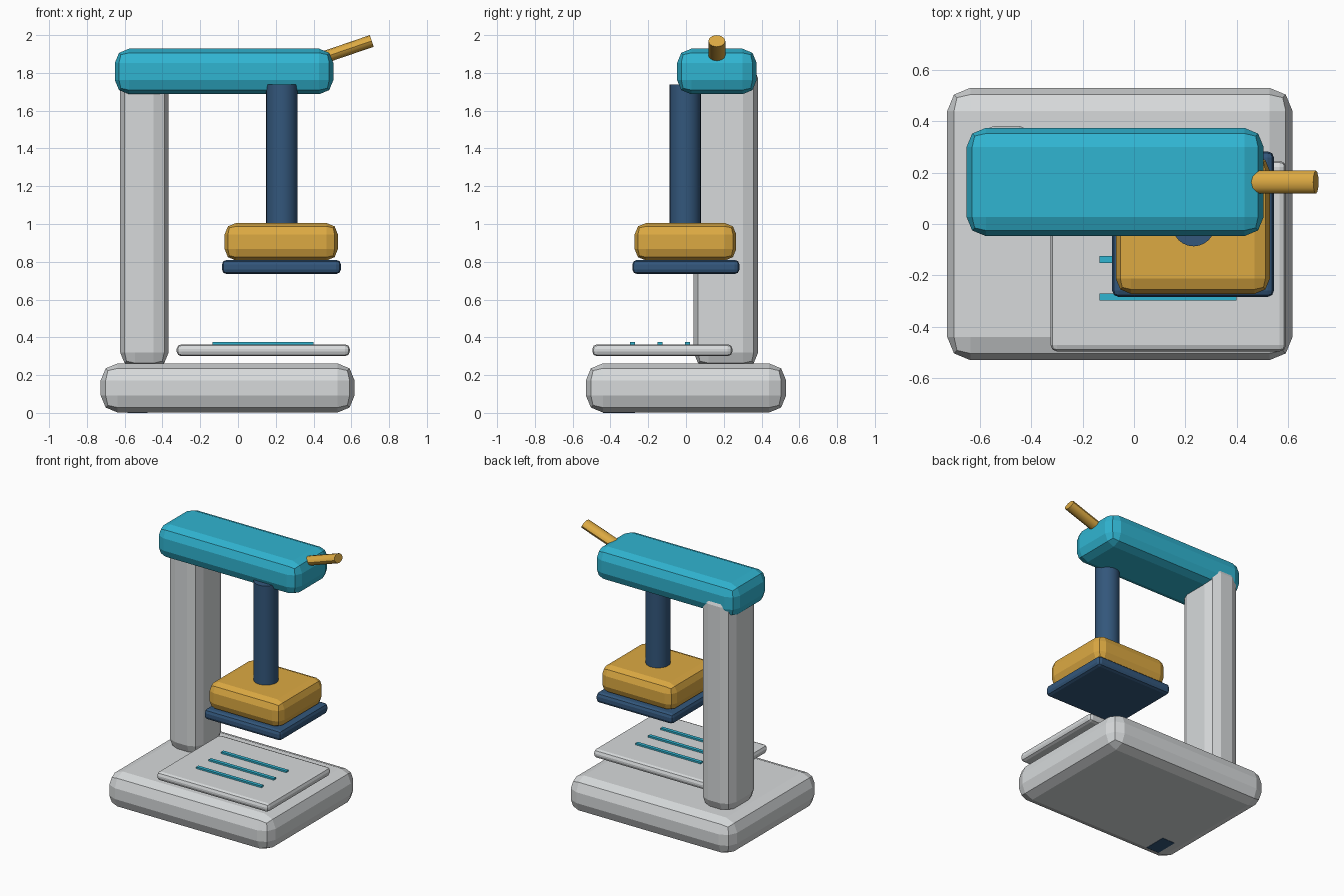
import bpy
import math
from mathutils import Vector

if "Cube" in bpy.data.objects:
    bpy.data.objects.remove(bpy.data.objects["Cube"])


def material(name, rgb):
    m = bpy.data.materials.new(name)
    m.diffuse_color = (*rgb, 1)
    m.use_nodes = True
    m.node_tree.nodes["Principled BSDF"].inputs["Base Color"].default_value = m.diffuse_color
    return m


GREY = material("light grey", (0.68, 0.70, 0.71))
TEAL = material("teal", (0.03, 0.46, 0.64))
OCHRE = material("ochre", (0.72, 0.40, 0.055))
NAVY = material("navy", (0.033, 0.095, 0.20))


def box(name, mat, x, y, z, bevel=0.0):
    """Box from (min, max) ranges, with two-step chamfered edges."""
    lo, hi = Vector((x[0], y[0], z[0])), Vector((x[1], y[1], z[1]))
    bpy.ops.mesh.primitive_cube_add(size=1, location=(lo + hi) / 2)
    o = bpy.context.object
    o.name = name
    o.scale = hi - lo
    bpy.ops.object.transform_apply(location=False, rotation=False, scale=True)
    o.data.materials.append(mat)
    if bevel:
        b = o.modifiers.new("rounded edges", "BEVEL")
        b.width = bevel
        b.segments = 2
        b.limit_method = "ANGLE"
    return o


def rod(name, mat, start, end, radius, sides, flatten=1.0):
    """Rod between two points; flatten squashes its local x axis."""
    a, b = Vector(start), Vector(end)
    d = b - a
    bpy.ops.mesh.primitive_cylinder_add(vertices=sides, radius=radius, depth=d.length)
    o = bpy.context.object
    o.name = name
    o.scale.x = flatten
    bpy.ops.object.transform_apply(location=False, rotation=False, scale=True)
    o.rotation_euler = (0, math.atan2(d.x, d.z), 0)
    o.location = (a + b) / 2
    o.data.materials.append(mat)
    bpy.ops.object.shade_smooth_by_angle(angle=math.radians(40))
    return o


# Stand: base slab, rear column and overhead beam
box("base", GREY, (-0.727, 0.617), (-0.53, 0.53), (0.002, 0.262), 0.09)
box("column", GREY, (-0.624, -0.367), (0.04, 0.382), (0.24, 1.85), 0.08)
box("beam", TEAL, (-0.652, 0.505), (-0.047, 0.374), (1.687, 1.928), 0.075)

# Small pad under the front left corner
box("base_pad", NAVY, (-0.585, -0.48), (-0.44, -0.27), (0.0, 0.008))

# Press: shaft, head and pressing plate
rod("shaft", NAVY, (0.232, -0.004, 0.95), (0.232, -0.004, 1.738), 0.083, 24)
box("press_head", OCHRE, (-0.071, 0.529), (-0.272, 0.266), (0.807, 1.005), 0.06)
box("press_plate", NAVY, (-0.085, 0.545), (-0.284, 0.283), (0.735, 0.81), 0.025)

# Work tray with three raised guide strips
box("tray", GREY, (-0.325, 0.592), (-0.496, 0.246), (0.30, 0.363), 0.025)
for i in range(3):
    y = -0.284 + 0.146 * i
    box(f"guide_strip_{i + 1}", TEAL, (-0.134, 0.399), (y - 0.013, y + 0.013), (0.355, 0.375))

# Lever rising from the end of the beam
rod("lever", OCHRE, (0.36, 0.163, 1.85), (0.708, 0.163, 1.969), 0.045, 12, 0.72)
